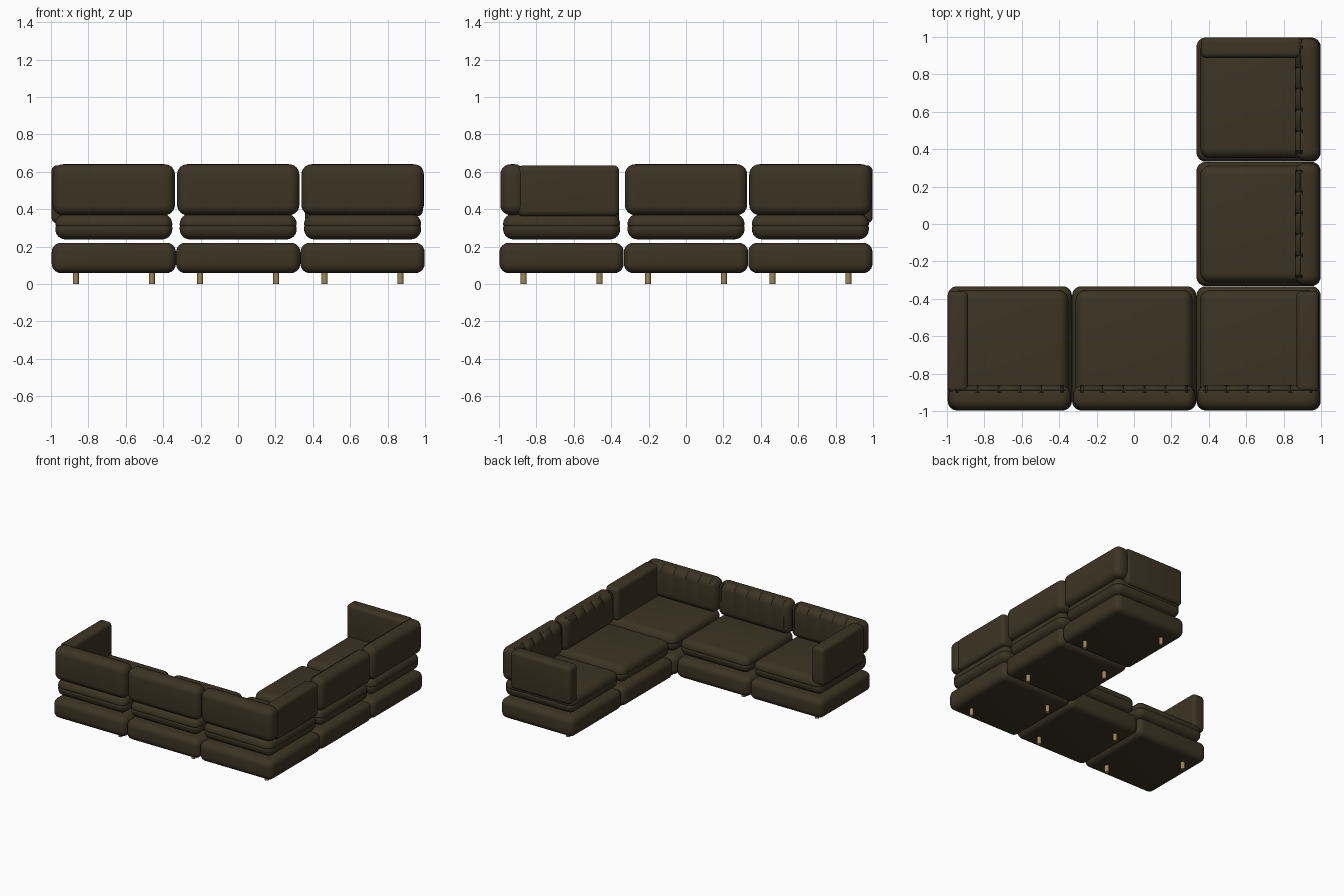
import bpy
import bmesh
from math import radians
from mathutils import Matrix, Vector

if "Cube" in bpy.data.objects:
    bpy.data.objects.remove(bpy.data.objects["Cube"], do_unlink=True)


def make_material(name, color):
    mat = bpy.data.materials.new(name)
    mat.use_nodes = True
    mat.diffuse_color = color
    mat.node_tree.nodes["Principled BSDF"].inputs["Base Color"].default_value = color
    return mat


FABRIC = make_material("dark olive fabric", (0.046, 0.034, 0.017, 1))
BRASS = make_material("brass", (0.34, 0.24, 0.10, 1))


def finish(bm, name, mat, matrix):
    bm.transform(matrix)
    bmesh.ops.recalc_face_normals(bm, faces=bm.faces)
    mesh = bpy.data.meshes.new(name)
    bm.to_mesh(mesh)
    bm.free()
    mesh.materials.append(mat)
    obj = bpy.data.objects.new(name, mesh)
    bpy.context.collection.objects.link(obj)
    bpy.ops.object.select_all(action="DESELECT")
    obj.select_set(True)
    bpy.context.view_layer.objects.active = obj
    bpy.ops.object.shade_smooth_by_angle(angle=radians(40))
    return obj


def cushion(low, high, radius):
    """Rounded box between two corners."""
    low, high = Vector(low), Vector(high)
    bm = bmesh.new()
    bmesh.ops.create_cube(bm, size=1)
    bmesh.ops.scale(bm, vec=high - low, verts=bm.verts)
    bmesh.ops.translate(bm, vec=(low + high) / 2, verts=bm.verts)
    bmesh.ops.bevel(bm, geom=bm.edges[:], offset=radius, segments=6,
                    profile=0.5, affect="EDGES", clamp_overlap=True)
    return bm


def cut(bm, axis, value):
    """Add an edge loop where a plane crosses the mesh."""
    normal = Vector((0, 0, 0))
    normal[axis] = 1
    bmesh.ops.bisect_plane(bm, geom=bm.verts[:] + bm.edges[:] + bm.faces[:],
                           dist=1e-5, plane_co=normal * value, plane_no=normal)


def cut_groove(bm, axis, value, width):
    for step in (-width, 0, width):
        cut(bm, axis, value + step)


def build_seat(matrix):
    bm = cushion((-0.313, -0.313, 0.238), (0.313, 0.313, 0.375), 0.055)
    # sewn seam running round the sides
    seam = 0.31
    cut_groove(bm, 2, seam, 0.006)
    for v in bm.verts:
        if abs(v.co.z - seam) < 1e-4:
            v.co.x *= 0.988
            v.co.y *= 0.988
    finish(bm, "seat_cushion", FABRIC, matrix)


def build_back(matrix):
    bm = cushion((-0.327, -0.328, 0.368), (0.327, -0.195, 0.64), 0.055)
    # seam along the top with evenly spaced pinched tufts
    seam = -0.225
    tufts = [(i - 2.5) * 0.1135 for i in range(6)]
    cut_groove(bm, 1, seam, 0.006)
    for t in tufts:
        cut_groove(bm, 0, t, 0.012)
    for v in bm.verts:
        if v.co.z < 0.56:
            continue
        if abs(v.co.y - seam) < 1e-4:
            v.co.z -= 0.003
        if v.co.y > seam - 0.008 and any(abs(v.co.x - t) < 1e-4 for t in tufts):
            v.co.z -= 0.008
            v.co.y -= 0.006
    finish(bm, "back_cushion", FABRIC, matrix)


def build_arm(side, thickness, bottom, outer, matrix):
    a, b = sorted((side * outer, side * (outer - thickness)))
    bm = cushion((a, -0.235, bottom), (b, 0.308, 0.634), 0.03)
    finish(bm, "arm_cushion", FABRIC, matrix)


def build_legs(matrix):
    # two posts on opposite corners
    for s in (-1, 1):
        bm = bmesh.new()
        bmesh.ops.create_cone(bm, cap_ends=True, segments=16, radius1=0.016,
                              radius2=0.016, depth=0.075)
        offset = Matrix.Translation((s * 0.203, -s * 0.203, 0.0375))
        finish(bm, "leg", BRASS, matrix @ offset)


STEP = 0.665
# column, row, turn in degrees, arm settings (side, thickness, bottom, outer)
MODULES = [
    (-1, -1, 0, (-1, 0.11, 0.325, 0.333)),
    (0, -1, 0, None),
    (1, -1, 0, (1, 0.12, 0.362, 0.322)),
    (1, 0, 90, None),
    (1, 1, 90, (1, 0.11, 0.325, 0.333)),
]

for col, row, turn, arm in MODULES:
    place = Matrix.Translation((col * STEP + 0.001, row * STEP, 0))
    turned = place @ Matrix.Rotation(radians(turn), 4, "Z")
    base = cushion((-0.332, -0.332, 0.058), (0.332, 0.332, 0.22), 0.05)
    finish(base, "base", FABRIC, turned)
    build_seat(turned)
    build_back(turned)
    if arm:
        build_arm(*arm, turned)
    build_legs(place)
